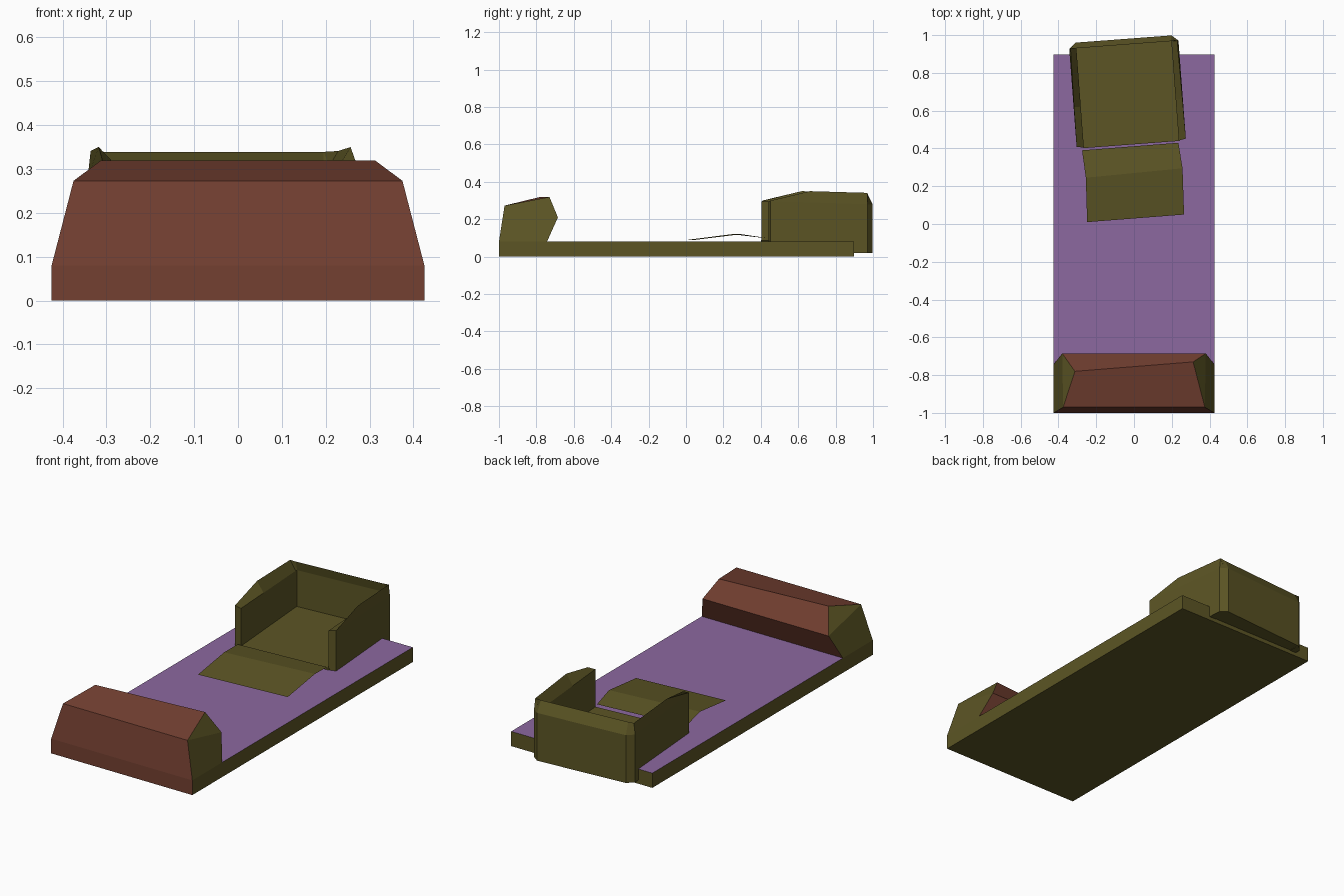
import bpy, bmesh, math
from mathutils import Matrix

if "Cube" in bpy.data.objects:
    bpy.data.objects.remove(bpy.data.objects["Cube"])


def material(name, rgb):
    m = bpy.data.materials.new(name)
    m.diffuse_color = (*rgb, 1)
    m.use_nodes = True
    m.node_tree.nodes["Principled BSDF"].inputs["Base Color"].default_value = m.diffuse_color
    return m


OLIVE = material("olive", (0.107, 0.091, 0.018))
PURPLE = material("purple", (0.262, 0.138, 0.352))
BROWN = material("brown", (0.174, 0.051, 0.031))


def finish(name, bm, mats, rule=None, matrix=None, closed=True):
    """Turn a bmesh into a flat-shaded object; rule(face) picks the material."""
    if closed:
        bmesh.ops.recalc_face_normals(bm, faces=bm.faces)
    bm.normal_update()
    for f in bm.faces:
        f.material_index = rule(f) if rule else 0
    me = bpy.data.meshes.new(name)
    bm.to_mesh(me)
    bm.free()
    for m in mats:
        me.materials.append(m)
    ob = bpy.data.objects.new(name, me)
    bpy.context.collection.objects.link(ob)
    if matrix:
        ob.matrix_world = matrix
    return ob


def box(name, lo, hi, mats, rule=None, matrix=None):
    bm = bmesh.new()
    bmesh.ops.create_cube(bm, size=1)
    for v in bm.verts:
        for i in range(3):
            v.co[i] = lo[i] if v.co[i] < 0 else hi[i]
    return finish(name, bm, mats, rule, matrix)


def loft(bm, sections, ring=True):
    """Skin a list of equally long sections, returning the vertex rows."""
    rows = [[bm.verts.new(p) for p in s] for s in sections]
    n = len(rows[0])
    for a, b in zip(rows, rows[1:]):
        for i in range(n if ring else n - 1):
            j = (i + 1) % n
            bm.faces.new((a[i], a[j], b[j], b[i]))
    return rows


# Mattress slab, purple on top
box("mattress_slab", (-0.425, -0.995, 0), (0.425, 0.897, 0.08),
    [OLIVE, PURPLE], lambda f: 1 if f.normal.z > 0.5 else 0)

# Front bolster: profile lofted across x, narrowing towards the top
def bolster_section(side, top_y):
    return [(side * x, y, z) for x, y, z in (
        (0.425, -1.0, 0), (0.425, -1.0, 0.08), (0.375, -0.97, 0.273),
        (0.313, top_y, 0.319), (0.38, -0.685, 0.21),
        (0.425, -0.743, 0.08), (0.425, -0.743, 0))]

bm = bmesh.new()
rows = loft(bm, [bolster_section(-1, -0.78), bolster_section(1, -0.73)])
ends = []
for r in rows:
    ends.append(bm.faces.new((r[2], r[3], r[4])))
    ends.append(bm.faces.new((r[1], r[2], r[4], r[5])))
    ends.append(bm.faces.new((r[0], r[1], r[5], r[6])))
end_set = set(ends)
finish("front_bolster", bm, [BROWN, OLIVE],
       lambda f: 1 if f in end_set or f.normal.z < -0.9 else 0)

# Turned tray at the rear, open to the front
turn = Matrix.Translation((-0.035, 0.70, 0)) @ Matrix.Rotation(math.radians(4.3), 4, 'Z')
box("tray_floor", (-0.255, -0.28, 0.022), (0.255, 0.27, 0.09), [OLIVE], None, turn)

# Tray wall: outer foot, outer shoulder, ridge, inner shoulder, inner foot
half = [
    [(0.29, -0.27, 0.02), (0.29, -0.27, 0.295), (0.29, -0.27, 0.30),
     (0.252, -0.278, 0.295), (0.252, -0.278, 0.02)],
    [(0.29, -0.06, 0.02), (0.29, -0.06, 0.29), (0.288, -0.06, 0.35),
     (0.252, -0.06, 0.292), (0.252, -0.06, 0.02)],
    [(0.29, 0.25, 0.02), (0.29, 0.25, 0.28), (0.283, 0.25, 0.341),
     (0.252, 0.252, 0.288), (0.252, 0.252, 0.02)],
    [(0.255, 0.28, 0.02), (0.255, 0.28, 0.28), (0.25, 0.25, 0.339),
     (0.25, 0.262, 0.288), (0.25, 0.262, 0.02)],
]
mirrored = [[(-x, y, z) for x, y, z in s] for s in reversed(half)]
bm = bmesh.new()
rows = loft(bm, half + mirrored)
bm.faces.new(rows[0])
bm.faces.new(rows[-1])
finish("tray_wall", bm, [OLIVE], None, turn)

# Folded flap lying in front of the tray
bm = bmesh.new()
loft(bm, [[(-0.248, 0.01, 0.09), (0.265, 0.05, 0.09)],
          [(-0.255, 0.245, 0.12), (0.257, 0.295, 0.12)],
          [(-0.275, 0.39, 0.103), (0.235, 0.43, 0.10)]], ring=False)
finish("front_flap", bm, [OLIVE], None, None, closed=False)
